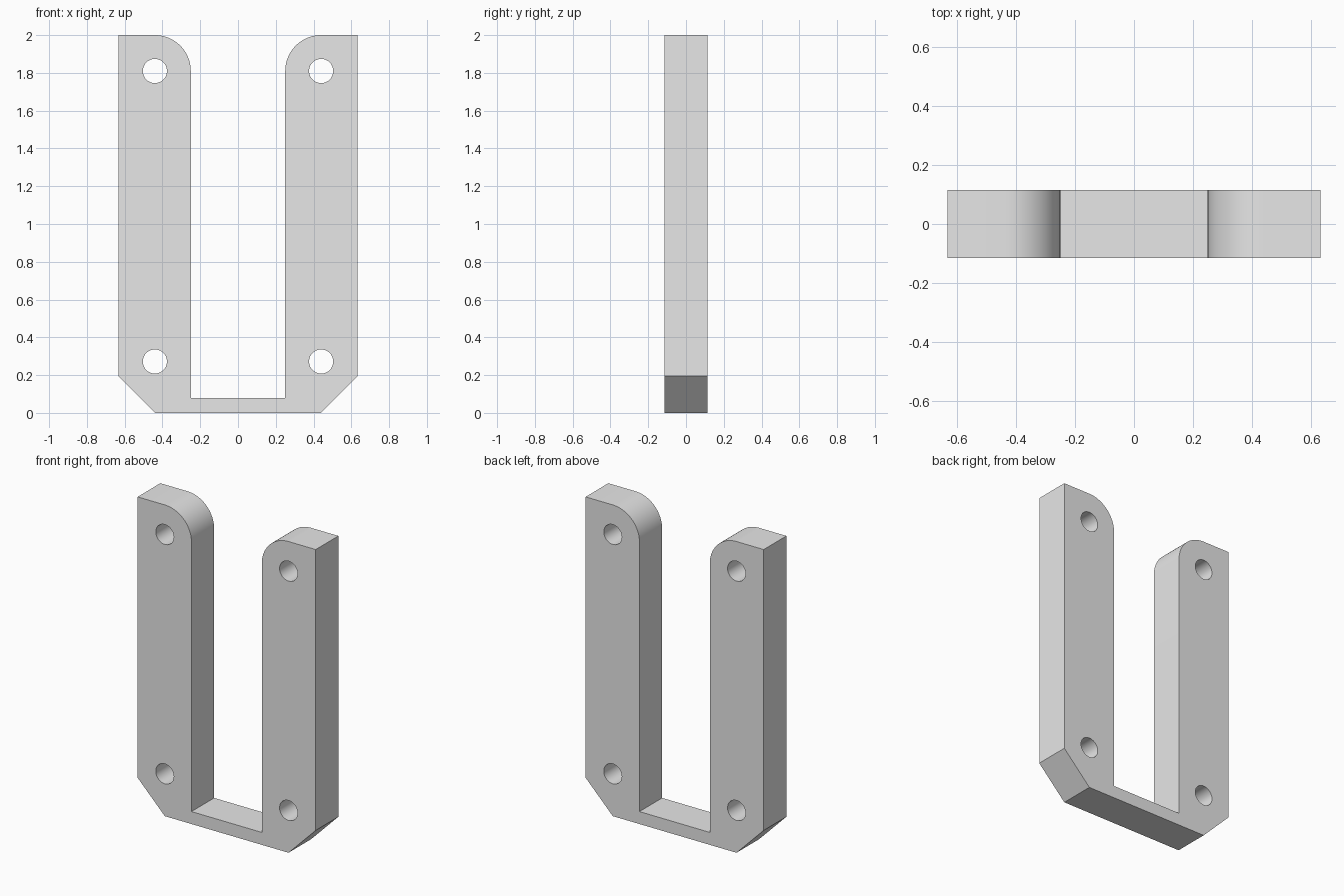
import bpy, bmesh, math

cube = bpy.data.objects.get("Cube")
if cube:
    bpy.data.objects.remove(cube, do_unlink=True)

HALF_WIDTH, INNER, HEIGHT = 0.633, 0.25, 2.0
HALF_DEPTH, FLOOR = 0.115, 0.08
CHAMFER = 0.195
HOLE_X, HOLE_R = 0.44, 0.064
ROUND = HOLE_X - INNER

grey = bpy.data.materials.new("light_grey")
grey.use_nodes = True
colour = (0.8, 0.8, 0.8, 1)
grey.diffuse_color = colour
grey.node_tree.nodes["Principled BSDF"].inputs["Base Color"].default_value = colour


def arc(cx, cz, r, start, end, steps):
    return [(cx + r * math.cos(start + (end - start) * i / steps),
             cz + r * math.sin(start + (end - start) * i / steps))
            for i in range(steps + 1)]


# Right half of the outline, from the bottom up and over the rounded corner
half = [(HOLE_X, 0), (HALF_WIDTH, CHAMFER), (HALF_WIDTH, HEIGHT)]
half += arc(HOLE_X, HEIGHT - ROUND, ROUND, math.pi / 2, math.pi, 20)
half += [(INNER, FLOOR)]
outline = half + [(-x, z) for x, z in reversed(half)]

# Four bolt holes
loops = [outline]
for x in (-HOLE_X, HOLE_X):
    for z in (0.272, HEIGHT - ROUND):
        loops.append(arc(x, z, HOLE_R, 0, 2 * math.pi, 40)[:-1])

# Fill the front profile, then extrude it through the depth
bm = bmesh.new()
edges = []
for loop in loops:
    verts = [bm.verts.new((x, -HALF_DEPTH, z)) for x, z in loop]
    edges += [bm.edges.new((v, verts[i - 1])) for i, v in enumerate(verts)]
bmesh.ops.triangle_fill(bm, use_beauty=True, use_dissolve=False, edges=edges)
result = bmesh.ops.extrude_face_region(bm, geom=bm.faces[:], use_keep_orig=True)
moved = [g for g in result["geom"] if isinstance(g, bmesh.types.BMVert)]
bmesh.ops.translate(bm, vec=(0, 2 * HALF_DEPTH, 0), verts=moved)
bmesh.ops.recalc_face_normals(bm, faces=bm.faces[:])

mesh = bpy.data.meshes.new("u_bracket")
bm.to_mesh(mesh)
bm.free()
mesh.materials.append(grey)
bracket = bpy.data.objects.new("u_bracket", mesh)
bpy.context.collection.objects.link(bracket)

# Smooth the holes and rounded corners, keep the other edges sharp
bpy.ops.object.select_all(action="DESELECT")
bracket.select_set(True)
bpy.context.view_layer.objects.active = bracket
bpy.ops.object.shade_smooth_by_angle(angle=math.radians(30))
